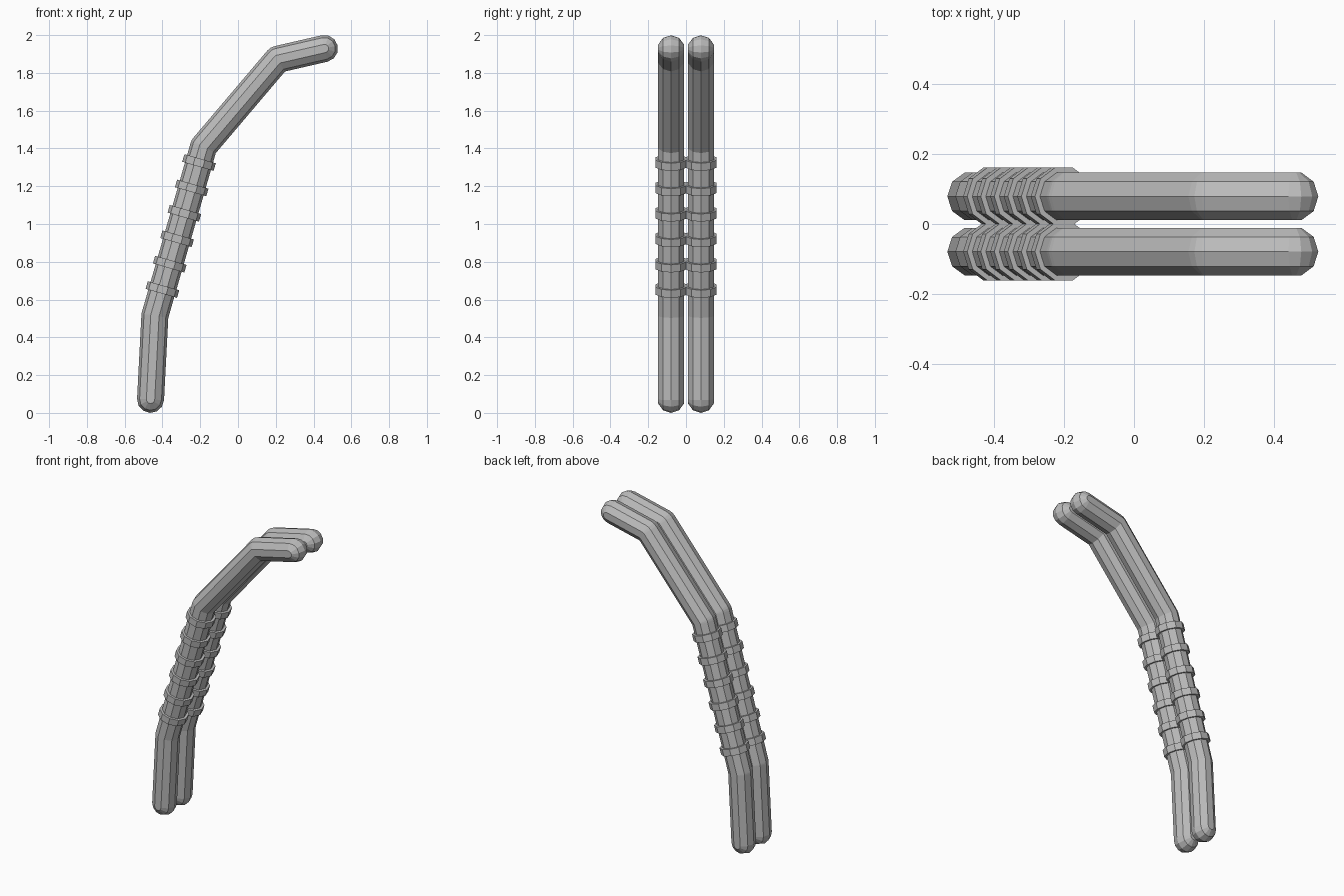
import bpy, bmesh, math
from mathutils import Vector, Matrix

if "Cube" in bpy.data.objects:
    bpy.data.objects.remove(bpy.data.objects["Cube"])

R = 0.0715          # tube radius
SIDES = 10          # sides of the tube cross-section
CAP_STEPS = 6       # segments around each rounded end
PATH = [Vector(p) for p in ((-0.463, 0.0715), (-0.44, 0.515), (-0.182, 1.41),
                            (0.21, 1.872), (0.458, 1.929))]   # centre line in x, z

steel = bpy.data.materials.new("steel_grey")
steel.diffuse_color = (0.5, 0.5, 0.5, 1)
steel.use_nodes = True
steel.node_tree.nodes["Principled BSDF"].inputs["Base Color"].default_value = steel.diffuse_color


def finish(bm, name):
    bmesh.ops.recalc_face_normals(bm, faces=bm.faces)
    mesh = bpy.data.meshes.new(name)
    bm.to_mesh(mesh)
    bm.free()
    mesh.materials.append(steel)
    obj = bpy.data.objects.new(name, mesh)
    bpy.context.collection.objects.link(obj)
    return obj


def outline(offset):
    """Closed outline at a distance from the centre line, with round ends."""
    dirs = [(b - a).normalized() for a, b in zip(PATH, PATH[1:])]

    def side(sign):
        pts = []
        for p, d0, d1 in zip(PATH[1:-1], dirs, dirs[1:]):
            n0, n1 = (Vector((-d.y, d.x)) * sign for d in (d0, d1))
            mid = (n0 + n1).normalized()
            if n0.dot(d1) < 0:     # outside of the bend: rounded
                pts += [p + n0 * offset, p + mid * offset, p + n1 * offset]
            else:                  # inside of the bend: mitred
                pts.append(p + mid * offset / mid.dot(n0))
        return pts

    def cap(p, d):
        start = math.atan2(d.y, d.x) + math.pi / 2
        return [p + offset * Vector((math.cos(a), math.sin(a)))
                for a in (start - math.pi * i / CAP_STEPS for i in range(CAP_STEPS + 1))]

    return side(1) + cap(PATH[-1], dirs[-1]) + side(-1)[::-1] + cap(PATH[0], -dirs[0])


def make_tube(name, y):
    """Stack outlines across y so that the cross-section is a decagon."""
    bm = bmesh.new()
    layers = []
    for k in range(5):
        a = math.radians(-72 + 36 * k)
        layers.append([bm.verts.new((p.x, y + R * math.sin(a), p.y))
                       for p in outline(R * math.cos(a))])
    n = len(layers[0])
    for low, high in zip(layers, layers[1:]):
        for i in range(n):
            j = (i + 1) % n
            bm.faces.new((low[i], low[j], high[j], high[i]))
    bm.faces.new(layers[0])
    bm.faces.new(layers[-1])
    finish(bm, name)


def make_ring(name, y, z):
    """Collar set square to the straight middle stretch."""
    a, b = PATH[1], PATH[2]
    x = a.x + (b.x - a.x) * (z - a.y) / (b.y - a.y)
    tilt = math.atan2(b.x - a.x, b.y - a.y)
    bm = bmesh.new()
    bmesh.ops.create_cone(bm, cap_ends=True, segments=SIDES, radius1=0.0865,
                          radius2=0.0865, depth=0.042,
                          matrix=Matrix.Translation((x, y, z))
                          @ Matrix.Rotation(tilt, 4, 'Y')
                          @ Matrix.Rotation(math.pi / 2, 4, 'Z'))
    finish(bm, name)


# Two parallel bent tubes, each with six collars
for label, y in (("front", -0.079), ("back", 0.079)):
    make_tube(label + "_tube", y)
    for i in range(6):
        make_ring(f"{label}_ring_{i + 1}", y, 0.653 + 0.1345 * i)
